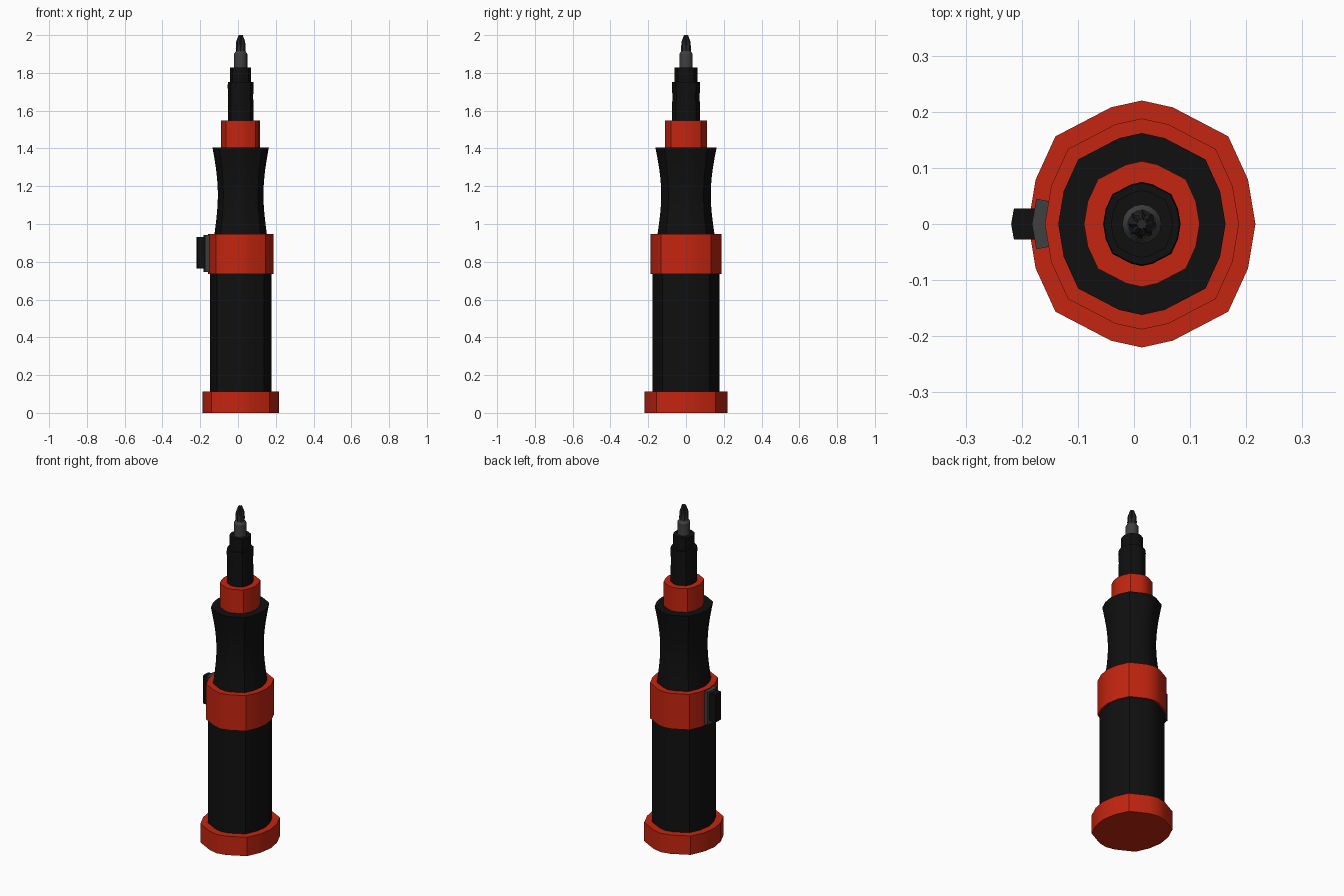
import bpy, bmesh, math
from mathutils import Vector

cube = bpy.data.objects.get("Cube")
if cube:
    bpy.data.objects.remove(cube)


def material(name, rgb):
    m = bpy.data.materials.new(name)
    m.use_nodes = True
    m.diffuse_color = (*rgb, 1)
    bsdf = m.node_tree.nodes["Principled BSDF"]
    bsdf.inputs["Base Color"].default_value = (*rgb, 1)
    bsdf.inputs["Roughness"].default_value = 0.6
    return m


RED = material("red plastic", (0.55, 0.018, 0.005))
BLACK = material("black rubber", (0.005, 0.005, 0.005))
GREY = material("grey steel", (0.05, 0.05, 0.05))
DARK = material("dark steel", (0.022, 0.022, 0.022))
AXIS_X = 0.014

# One quarter of the faceted handle section, normalised to unit depth
QUARTER = [(0.92, 0), (0.86, 0.36), (0.70, 0.71), (0.25, 0.945)]
SECTION = QUARTER + [(0, 1)] + [(-x, y) for x, y in reversed(QUARTER)]
SECTION += [(x, -y) for x, y in reversed(SECTION[1:-1])]


def finish(name, bm, mat, angle=30):
    bmesh.ops.recalc_face_normals(bm, faces=bm.faces)
    mesh = bpy.data.meshes.new(name)
    bm.to_mesh(mesh)
    bm.free()
    mesh.materials.append(mat)
    ob = bpy.data.objects.new(name, mesh)
    bpy.context.collection.objects.link(ob)
    bpy.ops.object.select_all(action='DESELECT')
    ob.select_set(True)
    bpy.context.view_layer.objects.active = ob
    bpy.ops.object.shade_smooth_by_angle(angle=math.radians(angle))
    return ob


def loft(name, mat, rings):
    """Skin closed rings given as (section, scale, z) and cap both ends."""
    bm = bmesh.new()
    loops = [[bm.verts.new((AXIS_X + x * s, y * s, z)) for x, y in sec]
             for sec, s, z in rings]
    n = len(loops[0])
    for a, b in zip(loops, loops[1:]):
        for i in range(n):
            j = (i + 1) % n
            bm.faces.new((a[i], a[j], b[j], b[i]))
    bm.faces.new(loops[0])
    bm.faces.new(loops[-1])
    return finish(name, bm, mat)


def handle(name, mat, profile):
    return loft(name, mat, [(SECTION, s, z) for s, z in profile])


def prism(name, mat, outline, z0, z1):
    bm = bmesh.new()
    face = bm.faces.new([bm.verts.new((x, y, z0)) for x, y in outline])
    ext = bmesh.ops.extrude_face_region(bm, geom=[face])["geom"]
    top = [v for v in ext if isinstance(v, bmesh.types.BMVert)]
    bmesh.ops.translate(bm, verts=top, vec=Vector((0, 0, z1 - z0)))
    return finish(name, bm, mat)


# Handle sections from the bottom up
handle("end_cap", RED, [(0.22, 0), (0.22, 0.113)])
handle("battery_body", BLACK, [(0.177, 0.11), (0.177, 0.74)])
handle("switch_ring", RED, [(0.188, 0.735), (0.188, 0.948)])
grip = []
for i in range(13):
    t = i / 12
    edge = 0.151 + 0.011 * t
    grip.append((edge - 0.025 * math.sin(math.pi * t), 0.945 + 0.46 * t))
handle("waisted_grip", BLACK, grip)
handle("front_collar", RED, [(0.112, 1.40), (0.112, 1.547)])
handle("chuck", BLACK, [(0.074, 1.54), (0.074, 1.60), (0.072, 1.68),
                        (0.075, 1.73), (0.073, 1.752)])
handle("chuck_nose", BLACK, [(0.06, 1.745), (0.06, 1.828)])


# Screwdriver bit with a fluted tip
def star(n, inner):
    return [((inner if i % 2 else 1) * math.cos(math.tau * i / n),
             (inner if i % 2 else 1) * math.sin(math.tau * i / n))
            for i in range(n)]


ROUND = star(16, 1)
FLUTED = star(16, 0.68)
loft("bit_shaft", GREY, [(ROUND, 0.035, 1.82), (ROUND, 0.035, 1.90),
                         (ROUND, 0.025, 1.915)])
loft("bit_tip", DARK, [(ROUND, 0.025, 1.91), (FLUTED, 0.026, 1.93),
                       (FLUTED, 0.024, 1.965), (FLUTED, 0.011, 2.0)])

# Sliding switch on the right side
prism("switch_plate", GREY,
      [(-0.174, 0.045), (-0.182, 0), (-0.174, -0.045),
       (-0.148, -0.04), (-0.156, 0), (-0.148, 0.04)], 0.745, 0.943)
prism("switch_button", BLACK,
      [(-0.17, 0.028), (-0.214, 0.028), (-0.219, 0),
       (-0.214, -0.028), (-0.17, -0.028)], 0.765, 0.93)
